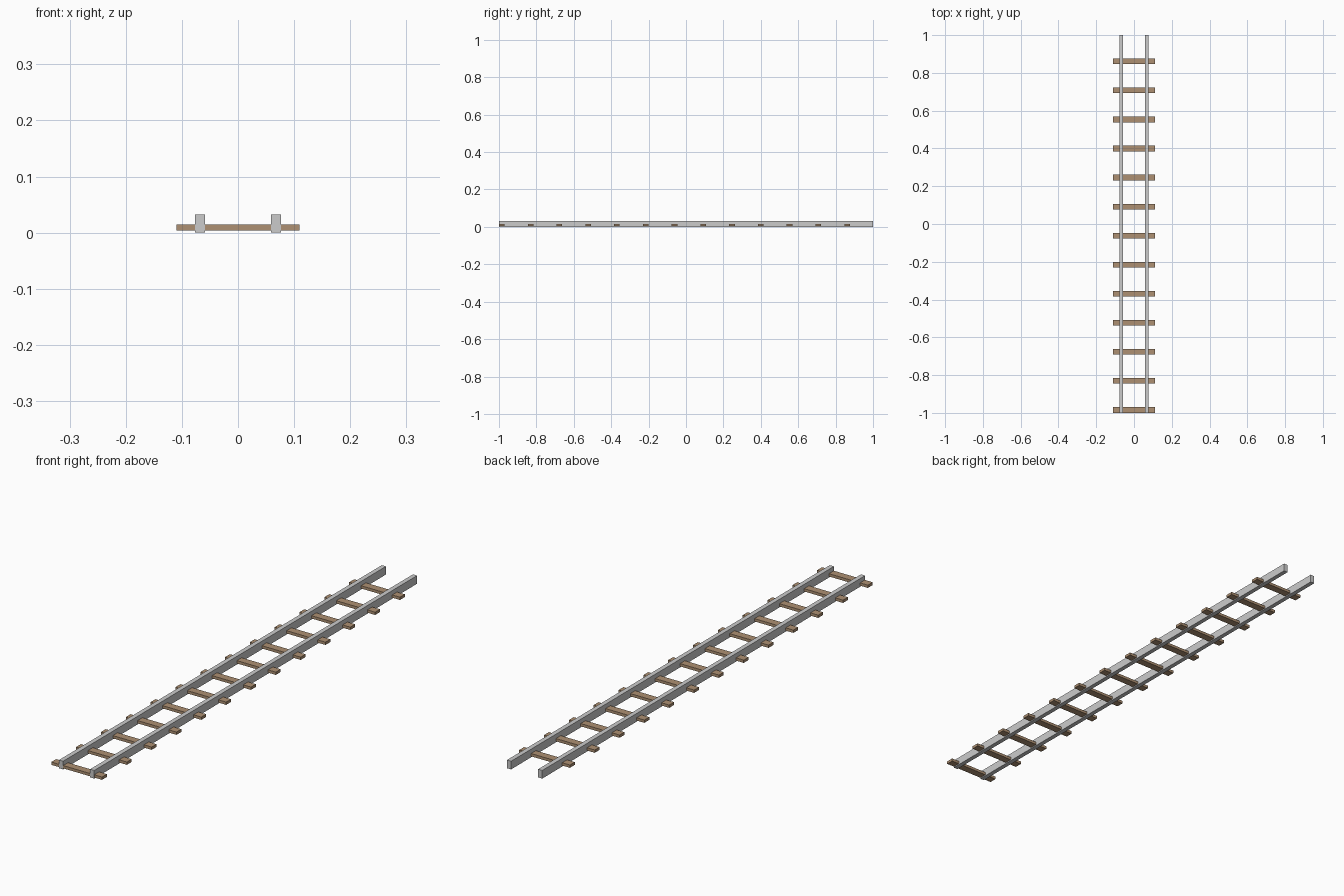
import bpy

if "Cube" in bpy.data.objects:
    bpy.data.objects.remove(bpy.data.objects["Cube"])


def material(name, color):
    m = bpy.data.materials.new(name)
    m.diffuse_color = color
    m.use_nodes = True
    m.node_tree.nodes["Principled BSDF"].inputs["Base Color"].default_value = m.diffuse_color
    return m


def box(name, lo, hi, mat=None):
    center = [(a + b) / 2 for a, b in zip(lo, hi)]
    bpy.ops.mesh.primitive_cube_add(size=1, location=center)
    ob = bpy.context.object
    ob.name = name
    ob.scale = [b - a for a, b in zip(lo, hi)]
    bpy.ops.object.transform_apply(location=False, rotation=False, scale=True)
    if mat:
        ob.data.materials.append(mat)
    return ob


wood = material("wood", (0.42, 0.28, 0.17, 1))

# Two long steel rails
for side, label in ((-1, "left"), (1, "right")):
    x = side * 0.0675
    box(f"{label}_rail", (x - 0.009, -1, 0), (x + 0.009, 1, 0.032))

# Evenly spaced wooden sleepers, the first flush with the front end
for i in range(13):
    y = -0.9845 + i * 0.1538
    box(f"sleeper_{i + 1}", (-0.11, y - 0.015, 0.004), (0.11, y + 0.015, 0.015), wood)
